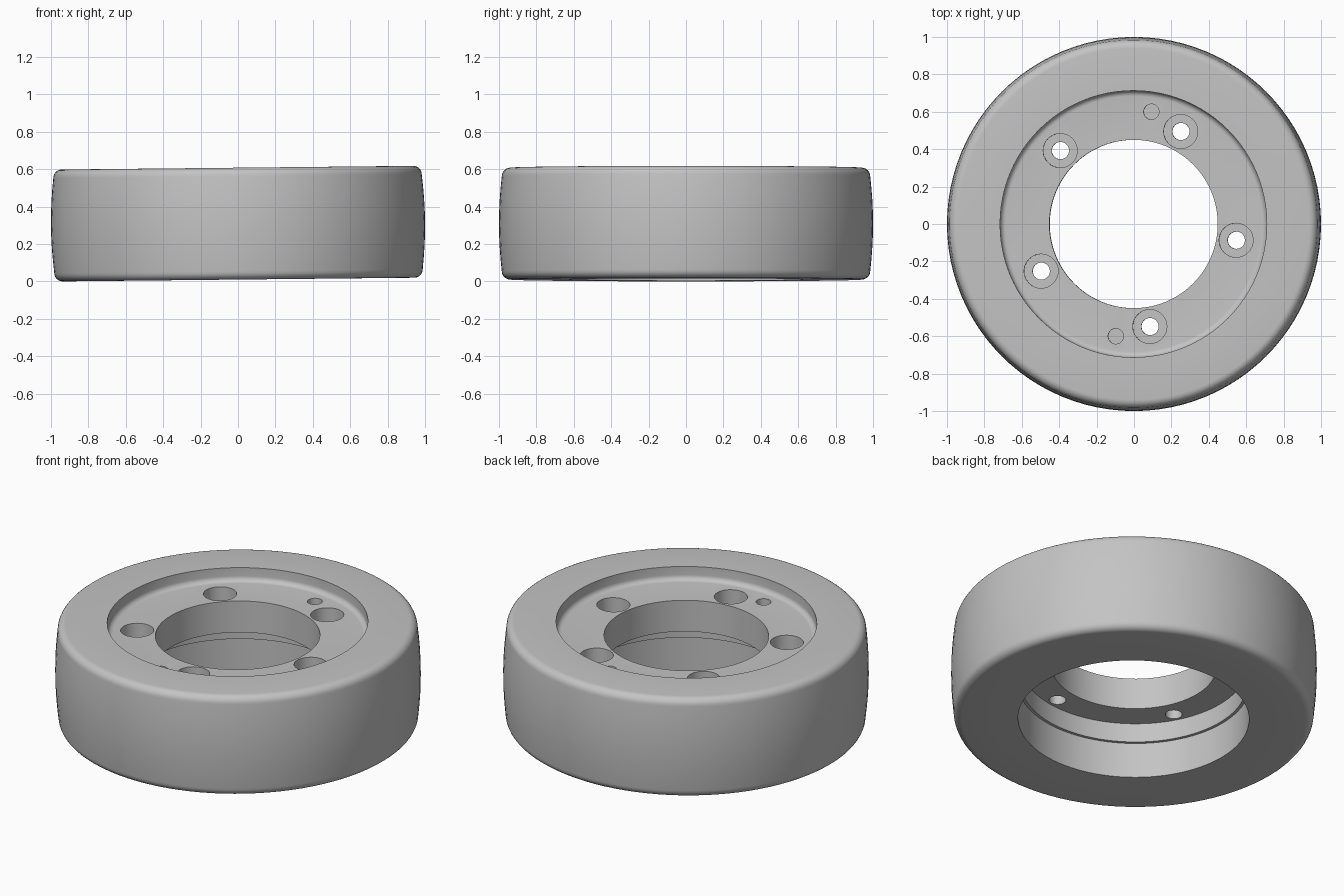
import bpy, bmesh, math
from mathutils import Matrix

if "Cube" in bpy.data.objects:
    bpy.data.objects.remove(bpy.data.objects["Cube"])

grey = bpy.data.materials.new("plain_grey")
grey.diffuse_color = (0.55, 0.55, 0.55, 1)
grey.use_nodes = True
grey.node_tree.nodes["Principled BSDF"].inputs["Base Color"].default_value = grey.diffuse_color

H = 0.299          # half of the wheel height
TILT = 0.0105      # slight lean about the y axis
parts = []


def arc(cx, cz, r, a0, a1, n=6):
    """Points on a circular arc, in degrees."""
    return [(cx + r * math.cos(math.radians(a0 + (a1 - a0) * i / n)),
             cz + r * math.sin(math.radians(a0 + (a1 - a0) * i / n))) for i in range(n + 1)]


def lathe(name, profile, segments):
    """Spin a closed (radius, height) profile round the z axis."""
    bm = bmesh.new()
    rings = [[bm.verts.new((r * math.cos(2 * math.pi * s / segments),
                            r * math.sin(2 * math.pi * s / segments), z))
              for r, z in profile] for s in range(segments)]
    n = len(profile)
    for s in range(segments):
        a, b = rings[s], rings[(s + 1) % segments]
        for i in range(n):
            j = (i + 1) % n
            bm.faces.new((a[i], b[i], b[j], a[j]))
    bmesh.ops.recalc_face_normals(bm, faces=bm.faces)
    mesh = bpy.data.meshes.new(name)
    bm.to_mesh(mesh)
    bm.free()
    obj = bpy.data.objects.new(name, mesh)
    bpy.context.collection.objects.link(obj)
    mesh.materials.append(grey)
    return obj


def cylinder(bm, x, y, r, z0, z1):
    bmesh.ops.create_cone(bm, cap_ends=True, segments=32, radius1=r, radius2=r, depth=z1 - z0,
                          matrix=Matrix.Translation((x, y, (z0 + z1) / 2)))


# Tyre: crowned tread with rounded shoulders
tread = [(0.985 + 0.015 * (1 - (k / 4) ** 2), 0.25 * k / 4) for k in range(-3, 4)]
tyre_profile = ([(0.745, -H)] + arc(0.94, -H + 0.045, 0.045, -90, 0) + tread
                + arc(0.94, H - 0.045, 0.045, 0, 90) + [(0.745, H)])
parts.append(lathe("tyre", tyre_profile, 96))

# Hub: outer rim, filleted top recess, bored web and stepped bottom recess
FLOOR, WEB = H - 0.08, 0.03
hub_profile = ([(0.745, -H), (0.745, H), (0.713, H)]
               + arc(0.683, FLOOR + 0.03, 0.03, 0, -90)
               + [(0.45, FLOOR), (0.45, WEB), (0.615, WEB),
                  (0.615, -0.085), (0.632, -0.085), (0.632, -H)])
hub = lathe("hub", hub_profile, 96)
parts.append(hub)

# Cutters: bolt holes, their counterbores, and two blind pin holes
through, wide = bmesh.new(), bmesh.new()
for k in range(5):
    a = math.radians(63 + 72 * k)
    x, y = 0.555 * math.cos(a), 0.555 * math.sin(a)
    cylinder(through, x, y, 0.046, WEB - 0.05, FLOOR + 0.05)
    cylinder(wide, x, y, 0.091, FLOOR - 0.1, FLOOR + 0.04)
for s in (1, -1):
    cylinder(wide, s * 0.095, s * 0.6, 0.041, FLOOR - 0.1, FLOOR + 0.04)

for name, bm in (("counterbore_cutter", wide), ("bolt_hole_cutter", through)):
    mesh = bpy.data.meshes.new(name)
    bm.to_mesh(mesh)
    bm.free()
    mesh.materials.append(grey)
    cutter = bpy.data.objects.new(name, mesh)
    bpy.context.collection.objects.link(cutter)
    cutter.hide_render = True
    mod = hub.modifiers.new(name, 'BOOLEAN')
    mod.operation = 'DIFFERENCE'
    mod.solver = 'EXACT'
    mod.object = cutter
    bpy.context.view_layer.objects.active = hub
    bpy.ops.object.modifier_apply(modifier=name)
    bpy.data.objects.remove(cutter)

# Smooth the round surfaces, then lean and lift the whole wheel
for obj in parts:
    bpy.ops.object.select_all(action='DESELECT')
    obj.select_set(True)
    bpy.context.view_layer.objects.active = obj
    bpy.ops.object.shade_smooth_by_angle(angle=math.radians(30))
    obj.rotation_euler = (0, -TILT, 0)
    obj.location.z = 0.309
